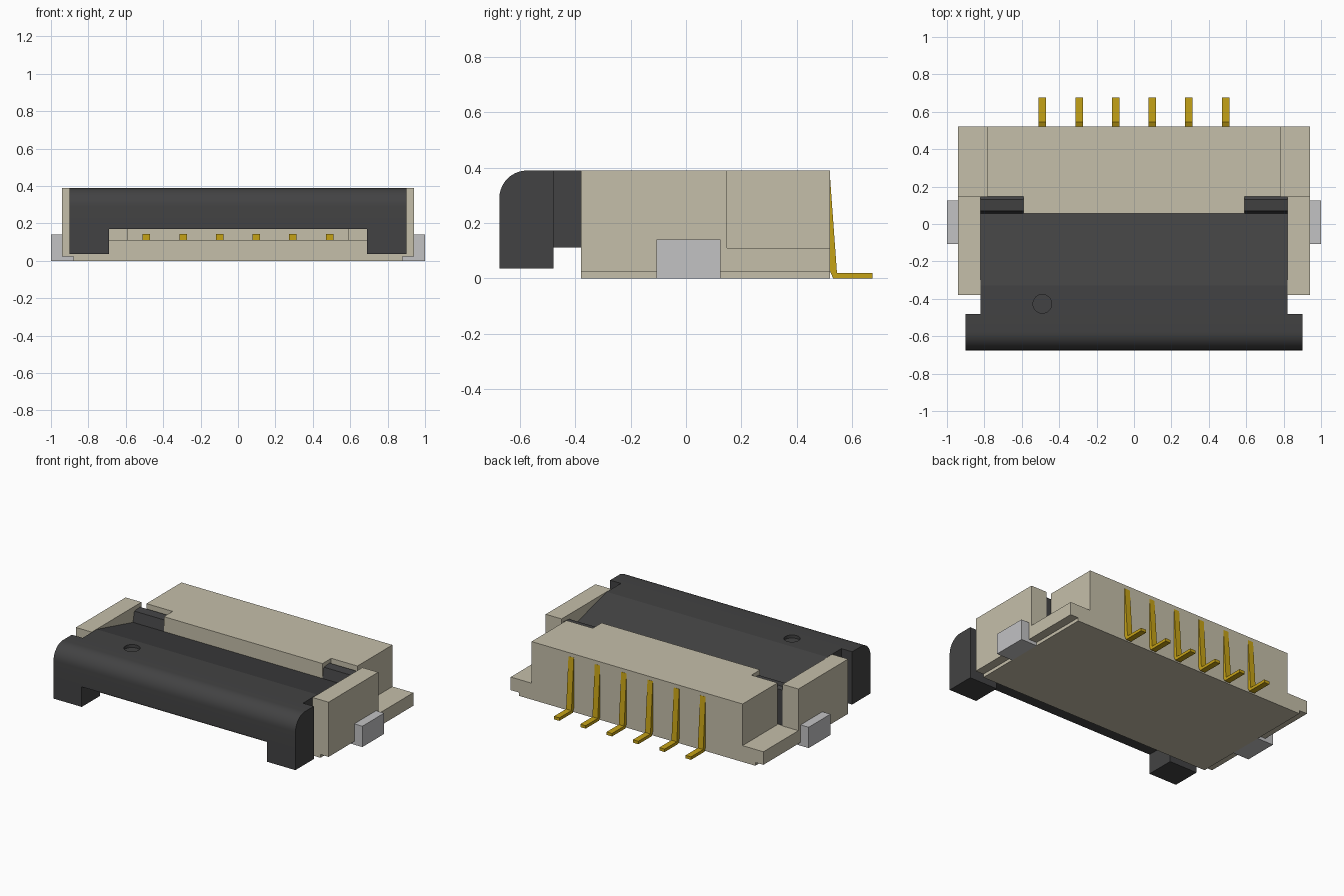
import bpy, bmesh, math
from mathutils import Vector

if "Cube" in bpy.data.objects:
    bpy.data.objects.remove(bpy.data.objects["Cube"], do_unlink=True)


def material(name, rgb):
    m = bpy.data.materials.new(name)
    m.use_nodes = True
    m.diffuse_color = (*rgb, 1)
    bsdf = next(n for n in m.node_tree.nodes if n.type == 'BSDF_PRINCIPLED')
    bsdf.inputs["Base Color"].default_value = (*rgb, 1)
    return m


BEIGE = material("beige plastic", (0.56, 0.52, 0.40))
DARK = material("dark grey plastic", (0.055, 0.055, 0.056))
GOLD = material("gold contact", (0.56, 0.36, 0.008))
METAL = material("tinned metal", (0.54, 0.54, 0.55))


def prism(name, mat, axis, lo, hi, pts):
    """Extrude a 2D profile along an axis: x uses (y, z), y uses (x, z), z uses (x, y)."""
    def place(p, t):
        return {"x": (t, p[0], p[1]), "y": (p[0], t, p[1]), "z": (p[0], p[1], t)}[axis]
    bm = bmesh.new()
    face = bm.faces.new([bm.verts.new(place(p, lo)) for p in pts])
    geo = bmesh.ops.extrude_face_region(bm, geom=[face])["geom"]
    shift = Vector(place((0, 0), hi - lo))
    bmesh.ops.translate(bm, vec=shift, verts=[v for v in geo if isinstance(v, bmesh.types.BMVert)])
    bmesh.ops.recalc_face_normals(bm, faces=bm.faces)
    me = bpy.data.meshes.new(name)
    bm.to_mesh(me)
    bm.free()
    me.materials.append(mat)
    ob = bpy.data.objects.new(name, me)
    bpy.context.collection.objects.link(ob)
    return ob


def box(name, mat, x0, x1, y0, y1, z0, z1):
    return prism(name, mat, "z", z0, z1, [(x0, y0), (x1, y0), (x1, y1), (x0, y1)])


def mirrored(pts):
    """Close a half outline (right half, ordered) with its mirror image."""
    return pts + [(-x, v) for x, v in reversed(pts)]


# Housing: stepped floor plate and raised rear block notched for the latch ears
prism("housing_floor", BEIGE, "y", -0.38, 0.52,
      mirrored([(0.88, 0), (0.88, 0.022), (0.94, 0.022), (0.94, 0.11)]))
prism("housing_rear_block", BEIGE, "z", 0.11, 0.39,
      mirrored([(0.59, 0.055), (0.59, 0.148), (0.785, 0.148), (0.785, 0.52)]))

# Rounded front bar of the latch
R = 0.1
arc = [(-0.575 - R * math.sin(a), 0.29 + R * math.cos(a))
       for a in (math.radians(9 * i) for i in range(11))]
bar = prism("latch_front_bar", DARK, "x", -0.9, 0.9,
            [(-0.48, 0.17), (-0.48, 0.39)] + arc + [(-0.675, 0.17)])

# Latch plate, sloping down towards the back
plate = prism("latch_plate", DARK, "x", -0.82, 0.82,
              [(-0.48, 0.17), (-0.48, 0.39), (-0.33, 0.39), (0.055, 0.29), (0.055, 0.17)])

# Shallow round mark sunk into the latch
bpy.ops.mesh.primitive_cylinder_add(vertices=32, radius=0.05, depth=0.04,
                                    location=(-0.49, -0.427, 0.39))
cutter = bpy.context.object
cutter.name = "mark_cutter"
cutter.hide_render = True
cutter.data.materials.append(DARK)
for ob in (bar, plate):
    bpy.ops.object.select_all(action='DESELECT')
    ob.select_set(True)
    bpy.context.view_layer.objects.active = ob
    if ob is plate:
        mod = ob.modifiers.new("mark", 'BOOLEAN')
        mod.operation = 'DIFFERENCE'
        mod.object = cutter
        bpy.ops.object.modifier_apply(modifier=mod.name)
    bpy.ops.object.shade_smooth_by_angle(angle=math.radians(12))
bpy.data.objects.remove(cutter, do_unlink=True)

# Paired parts on both sides
for s, side in ((1, "left"), (-1, "right")):
    def pair(name, mat, x0, x1, *rest):
        return box(f"{side}_{name}", mat, min(s * x0, s * x1), max(s * x0, s * x1), *rest)

    pair("side_wall", BEIGE, 0.822, 0.94, -0.38, 0.148, 0.11, 0.39)
    pair("latch_foot", DARK, 0.69, 0.9, -0.675, -0.48, 0.035, 0.17)
    pair("latch_arm", DARK, 0.69, 0.82, -0.48, 0.146, 0.112, 0.17)
    ear = [(0.055, 0.17), (0.055, 0.29), (0.07, 0.36), (0.13, 0.365), (0.147, 0.35), (0.147, 0.17)]
    prism(f"{side}_latch_ear", DARK, "x", min(s * 0.59, s * 0.82), max(s * 0.59, s * 0.82), ear)
    # Solder tab with a lip tucked under the floor step
    prism(f"{side}_solder_tab", METAL, "y", -0.107, 0.125,
          [(s * 0.88, 0), (s * 1.0, 0), (s * 1.0, 0.14), (s * 0.94, 0.14),
           (s * 0.94, 0.022), (s * 0.88, 0.022)])

# Contacts: bent tail behind the housing and flat blade inside the slot
tail = [(0.515, 0.365), (0.521, 0.365), (0.546, 0.02), (0.675, 0.02),
        (0.675, 0), (0.532, 0), (0.515, 0.04)]
for i in range(6):
    x = -0.49 + 0.196 * i
    prism(f"contact_tail_{i + 1}", GOLD, "x", x - 0.02, x + 0.02, tail)
    box(f"contact_blade_{i + 1}", GOLD, x - 0.02, x + 0.02, -0.3, 0.06, 0.11, 0.143)
